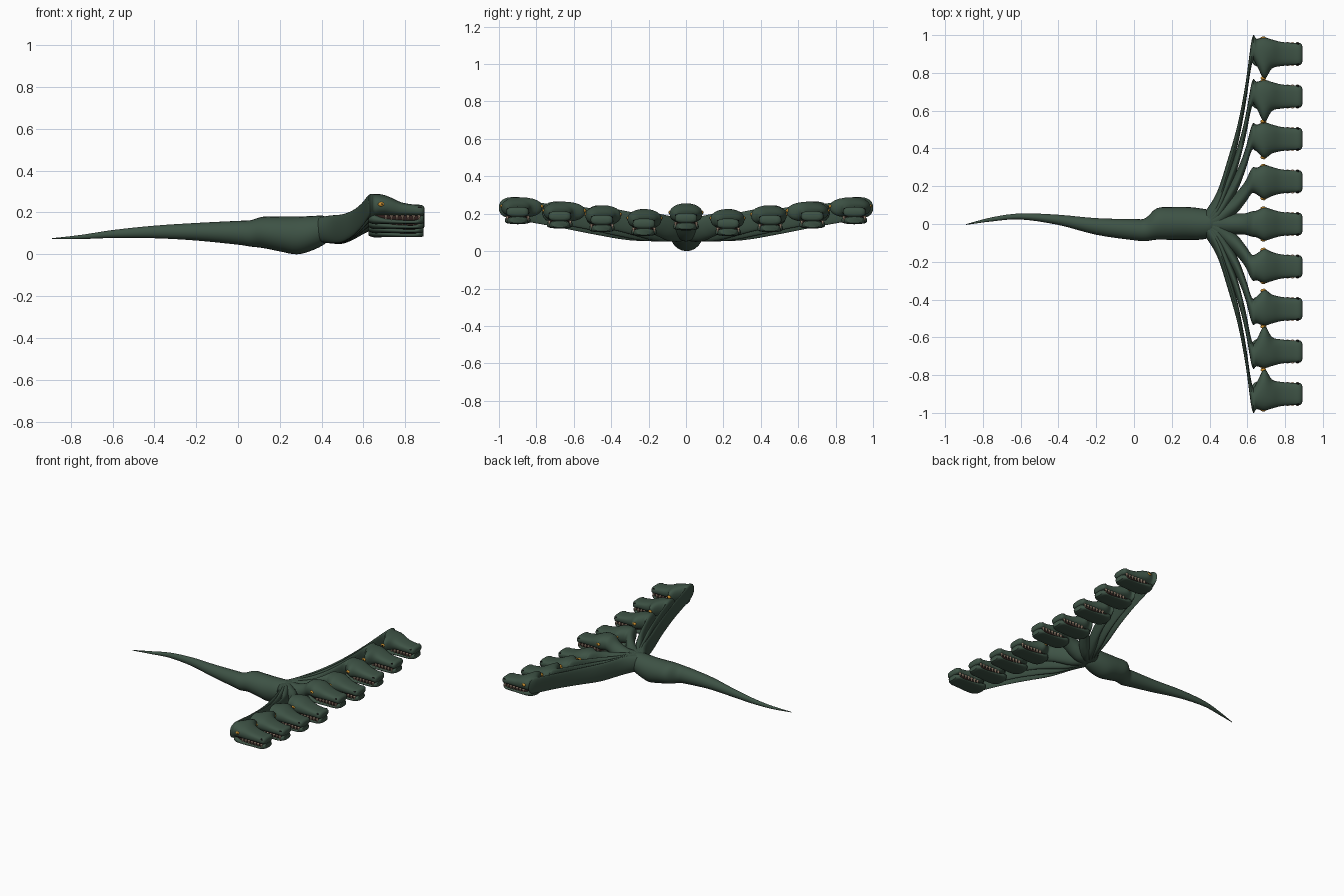
import bpy, bmesh, math
from mathutils import Matrix, Vector

cube = bpy.data.objects.get("Cube")
if cube:
    bpy.data.objects.remove(cube)


def material(name, rgb, rough=0.7):
    m = bpy.data.materials.new(name)
    m.use_nodes = True
    m.diffuse_color = (*rgb, 1)
    bsdf = m.node_tree.nodes["Principled BSDF"]
    bsdf.inputs["Base Color"].default_value = (*rgb, 1)
    bsdf.inputs["Roughness"].default_value = rough
    return m


SKIN = material("dark green skin", (0.048, 0.086, 0.06))
EYE = material("amber eye", (0.6, 0.28, 0.03))
BLACK = material("black", (0.006, 0.006, 0.006))
TOOTH = material("ivory tooth", (0.72, 0.52, 0.38))
MOUTH = material("dark mouth", (0.03, 0.014, 0.012))


def mesh_from(bm, name, mat):
    bmesh.ops.recalc_face_normals(bm, faces=bm.faces)
    me = bpy.data.meshes.new(name)
    bm.to_mesh(me)
    bm.free()
    me.materials.append(mat)
    return me


def place(name, me, loc=(0, 0, 0), angle=50):
    ob = bpy.data.objects.new(name, me)
    bpy.context.collection.objects.link(ob)
    ob.location = loc
    bpy.ops.object.select_all(action='DESELECT')
    ob.select_set(True)
    bpy.context.view_layer.objects.active = ob
    bpy.ops.object.shade_smooth_by_angle(angle=math.radians(angle))
    return ob


def smooth_rows(rows, steps):
    """Catmull-Rom interpolation through rows of numbers."""
    out = []
    for i in range(len(rows) - 1):
        a, b, c, d = (rows[max(0, min(len(rows) - 1, i + k))] for k in (-1, 0, 1, 2))
        for s in range(steps):
            t = s / steps
            out.append([0.5 * (2 * q + (r - p) * t + (2 * p - 5 * q + 4 * r - w) * t * t
                               + (3 * q - p - 3 * r + w) * t ** 3)
                        for p, q, r, w in zip(a, b, c, d)])
    return out + [rows[-1]]


def loft(rows, name, mat, steps=4, sides=24):
    """Skin over upright rings: x, y, z, half width, half height, squareness."""
    bm = bmesh.new()
    rings = []
    for x, y, z, w, h, power in smooth_rows(rows, steps):
        ring = []
        for i in range(sides):
            a = math.tau * i / sides
            c, s = math.cos(a), math.sin(a)
            ring.append(bm.verts.new((x, y + w * math.copysign(abs(c) ** (2 / power), c),
                                      z + h * math.copysign(abs(s) ** (2 / power), s))))
        rings.append(ring)
    for r, q in zip(rings, rings[1:]):
        for i in range(sides):
            j = (i + 1) % sides
            bm.faces.new((r[i], r[j], q[j], q[i]))
    bm.faces.new(rings[0])
    bm.faces.new(rings[-1])
    return mesh_from(bm, name, mat)


def ball(name, mat, radius, scale):
    bm = bmesh.new()
    bmesh.ops.create_uvsphere(bm, u_segments=12, v_segments=8, radius=radius)
    bmesh.ops.scale(bm, vec=scale, verts=bm.verts)
    return mesh_from(bm, name, mat)


def tooth_rows(name, count):
    """Downward cones along both sides of the upper jaw."""
    bm = bmesh.new()
    flip = Matrix.Rotation(math.pi, 4, 'X')
    for i in range(count):
        for side in (-1, 1):
            spot = Vector((0.708 + 0.158 * i / (count - 1), side * 0.056, 0.143))
            bmesh.ops.create_cone(bm, cap_ends=True, segments=6, radius1=0.009,
                                  radius2=0.002, depth=0.024,
                                  matrix=Matrix.Translation(spot) @ flip)
    return mesh_from(bm, name, TOOTH)


# Trunk and tapering tail
trunk = [
    (-0.89, -0.003, 0.075, 0.002, 0.002, 2),
    (-0.75, 0.025, 0.083, 0.011, 0.01, 2),
    (-0.6, 0.04, 0.097, 0.016, 0.019, 2),
    (-0.4, 0.022, 0.107, 0.027, 0.03, 2),
    (-0.2, -0.013, 0.108, 0.044, 0.042, 2),
    (0, -0.03, 0.103, 0.056, 0.057, 2),
    (0.06, -0.03, 0.1, 0.061, 0.063, 2),
    (0.12, 0, 0.105, 0.083, 0.075, 2),
    (0.2, 0.003, 0.097, 0.087, 0.083, 2),
    (0.28, 0.003, 0.09, 0.087, 0.09, 2),
    (0.35, 0, 0.1, 0.083, 0.083, 2),
    (0.41, 0, 0.115, 0.07, 0.069, 2),
    (0.435, 0, 0.12, 0.045, 0.045, 2),
]
place("body_and_tail", loft(trunk, "body_and_tail", SKIN))

# Neck and upper head: x, sideways share, z, half width, half height, squareness
NECK = [
    (0.37, 0, 0.118, 0.055, 0.055, 2),
    (0.44, 0.12, 0.119, 0.062, 0.066, 2),
    (0.5, 0.33, 0.121, 0.058, 0.067, 2),
    (0.55, 0.53, 0.14, 0.056, 0.062, 2),
    (0.59, 0.76, 0.166, 0.057, 0.057, 2),
    (0.625, 1.02, 0.195, 0.067, 0.056, 2.2),
    (0.65, 1.01, 0.2, 0.071, 0.055, 2.3),
    (0.69, 1, 0.2, 0.088, 0.053, 2.3),
    (0.73, 1, 0.194, 0.077, 0.045, 2.5),
    (0.78, 1, 0.183, 0.064, 0.033, 2.8),
    (0.84, 1, 0.178, 0.059, 0.027, 3),
    (0.87, 1, 0.177, 0.06, 0.027, 3),
    (0.885, 1, 0.176, 0.054, 0.023, 3),
    (0.892, 1, 0.176, 0.04, 0.014, 3),
]

# Parts shared by every head; the chin rises to close the mouth in front
jaw = loft([(0.625, 0, 0.14, 0.045, 0.02, 2.5), (0.65, 0, 0.136, 0.066, 0.025, 2.5),
            (0.7, 0, 0.127, 0.068, 0.015, 2.8), (0.78, 0, 0.122, 0.06, 0.01, 3),
            (0.85, 0, 0.122, 0.057, 0.01, 3), (0.872, 0, 0.132, 0.053, 0.02, 3),
            (0.888, 0, 0.134, 0.04, 0.017, 3)], "lower_jaw", SKIN)
lining = loft([(0.64, 0, 0.145, 0.05, 0.018, 4), (0.72, 0, 0.142, 0.05, 0.015, 4),
               (0.78, 0, 0.14, 0.046, 0.015, 4), (0.87, 0, 0.14, 0.044, 0.015, 4)],
              "mouth_lining", MOUTH)
teeth = tooth_rows("teeth", 7)
eyeball = ball("eye", EYE, 0.014, (1.1, 0.7, 0.8))
pupil = ball("pupil", BLACK, 0.005, (0.6, 0.6, 1))
nostril = ball("nostril", BLACK, 0.01, (1, 0.6, 0.7))

RISE = (0, -0.03, -0.01, 0.01, 0.033)
CHEEK = (0, 0.003, 0.007, 0.024, 0.022)
for n in range(-4, 5):
    k = abs(n)
    outward = (n > 0) - (n < 0)
    centre, rise = 0.225 * n, RISE[k]
    tag = ("right_%d" % k) if n < 0 else ("left_%d" % k) if n > 0 else "middle"
    rows = []
    for x, share, z, w, h, power in NECK:
        cheek = CHEEK[k] if x == 0.69 else 0
        rows.append((x, centre * share - outward * cheek, z + rise * min(share, 1) ** 2,
                     w + cheek, h, power))
    place("neck_and_head_" + tag, loft(rows, "neck_and_head", SKIN))
    base = Vector((0, centre, rise))
    for name, me in (("lower_jaw_", jaw), ("mouth_lining_", lining), ("teeth_", teeth)):
        place(name + tag, me, base)
    # Eyes sit on the widest part of the cheeks, nostrils on the snout
    for side, word in ((-1, "right_"), (1, "left_")):
        reach = 0.083 + (2 * CHEEK[k] if side == -outward else 0)
        place("eye_" + word + tag, eyeball, base + Vector((0.685, side * reach, 0.206)))
        place("pupil_" + word + tag, pupil,
              base + Vector((0.688, side * (reach + 0.008), 0.207)))
        place("nostril_" + word + tag, nostril,
              base + Vector((0.868, side * 0.053, 0.19)))
